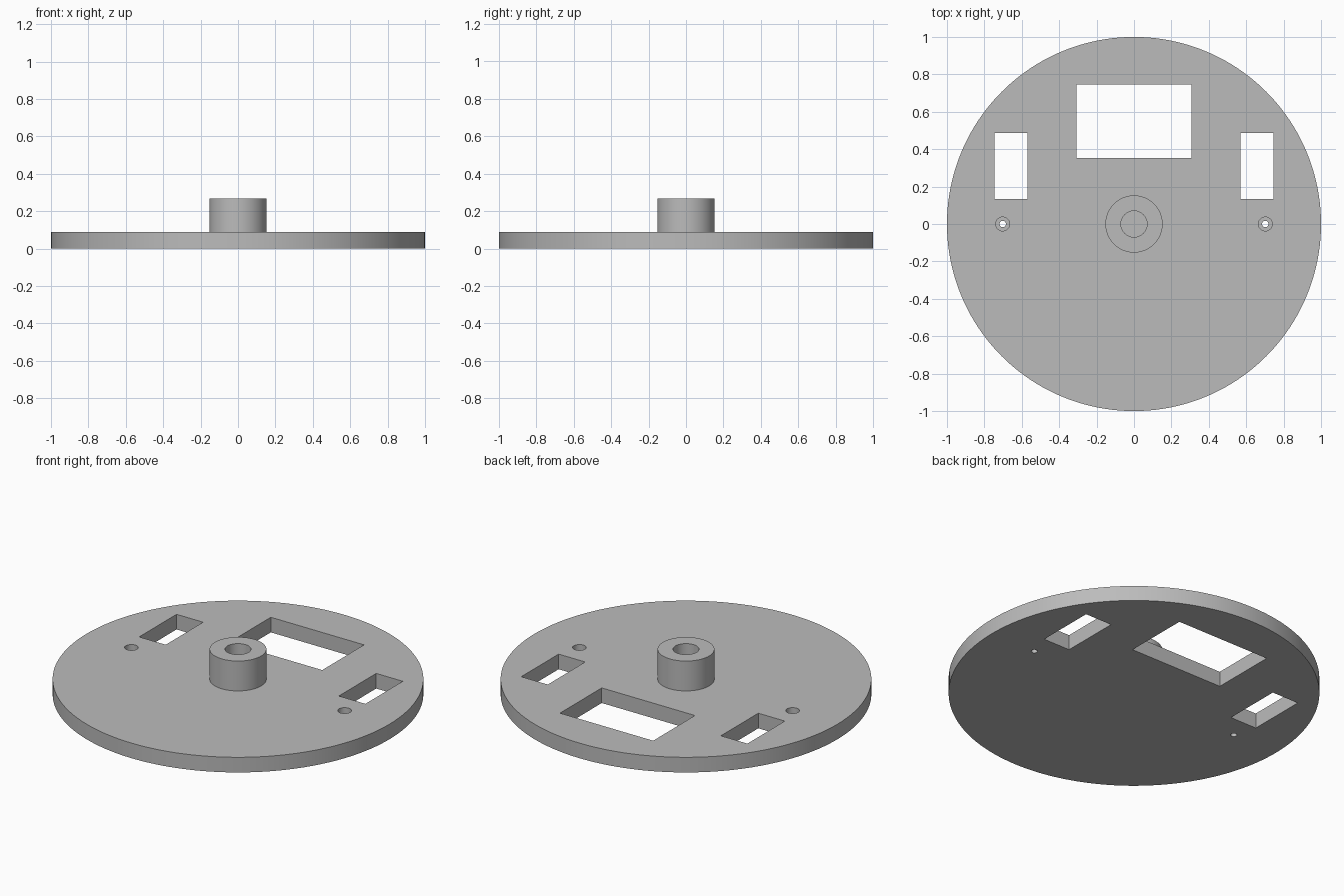
import bpy

if "Cube" in bpy.data.objects:
    bpy.data.objects.remove(bpy.data.objects["Cube"])

grey = bpy.data.materials.new("plain grey")
grey.diffuse_color = (0.5, 0.5, 0.5, 1)
grey.use_nodes = True
grey.node_tree.nodes["Principled BSDF"].inputs["Base Color"].default_value = grey.diffuse_color


def cylinder(name, x, y, r, z0, z1, n=64):
    bpy.ops.mesh.primitive_cylinder_add(vertices=n, radius=r, depth=z1 - z0,
                                        location=(x, y, (z0 + z1) / 2))
    ob = bpy.context.object
    ob.name = name
    ob.data.materials.append(grey)
    return ob


def box(name, x0, x1, y0, y1):
    bpy.ops.mesh.primitive_cube_add(size=1, location=((x0 + x1) / 2, (y0 + y1) / 2, 0.05))
    ob = bpy.context.object
    ob.name = name
    ob.scale = (x1 - x0, y1 - y0, 0.3)
    ob.data.materials.append(grey)
    return ob


def combine(target, tool, operation):
    mod = target.modifiers.new(tool.name, 'BOOLEAN')
    mod.operation = operation
    mod.solver = 'EXACT'
    mod.object = tool
    bpy.context.view_layer.objects.active = target
    bpy.ops.object.modifier_apply(modifier=mod.name)
    bpy.data.objects.remove(tool, do_unlink=True)


T = 0.09  # plate thickness

# Round base plate with the central hub
plate = cylinder("base_plate", 0, 0, 1.0, 0, T, 160)
combine(plate, cylinder("hub", 0, 0, 0.153, T / 2, 0.268, 80), 'UNION')

# Blind shaft bore in the hub
combine(plate, cylinder("shaft_bore", 0, 0, 0.07, T, 0.4), 'DIFFERENCE')

# Large window
combine(plate, box("large_window", -0.307, 0.307, 0.354, 0.747), 'DIFFERENCE')

# Side windows and stepped screw holes
for s in (-1, 1):
    x0, x1 = sorted((s * 0.57, s * 0.745))
    combine(plate, box("side_window", x0, x1, 0.134, 0.486), 'DIFFERENCE')
    combine(plate, cylinder("screw_hole", s * 0.702, 0, 0.017, -0.1, 0.2, 32), 'DIFFERENCE')
    combine(plate, cylinder("screw_head_recess", s * 0.702, 0, 0.037, 0.045, 0.2, 48), 'DIFFERENCE')

# Smooth round walls, crisp edges
bpy.ops.object.select_all(action='DESELECT')
plate.select_set(True)
bpy.context.view_layer.objects.active = plate
bpy.ops.object.shade_smooth_by_angle(angle=0.5)
